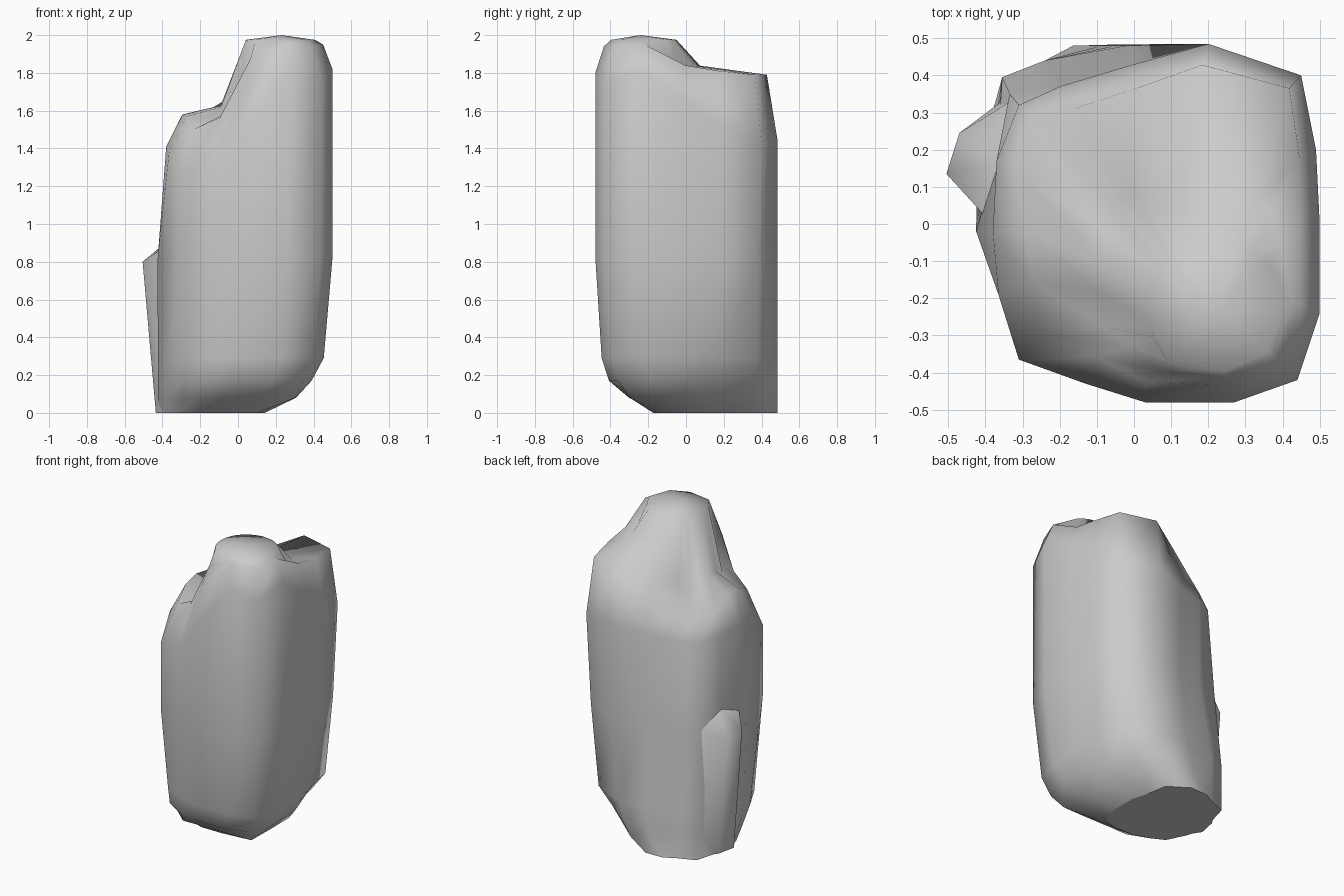
import bpy
import bmesh
from math import radians
from mathutils import Vector

cube = bpy.data.objects.get("Cube")
if cube:
    bpy.data.objects.remove(cube)

stone = bpy.data.materials.new("stone grey")
stone.use_nodes = True
grey = (0.6, 0.6, 0.6, 1)
stone.diffuse_color = grey
stone.node_tree.nodes["Principled BSDF"].inputs["Base Color"].default_value = grey


def finish(name, bm, angle):
    """Turn a bmesh into a smooth-shaded stone object."""
    mesh = bpy.data.meshes.new(name)
    bm.to_mesh(mesh)
    bm.free()
    mesh.materials.append(stone)
    obj = bpy.data.objects.new(name, mesh)
    bpy.context.collection.objects.link(obj)
    bpy.ops.object.select_all(action="DESELECT")
    obj.select_set(True)
    bpy.context.view_layer.objects.active = obj
    bpy.ops.object.shade_smooth_by_angle(angle=radians(angle))


# Wall outline (x, y), rim height, crown height and crown inset
outline = [
    (.5, 0, 1.65, 1.84, .88), (.49, .2, 1.5, 1.81, .9), (.45, .4, 1.42, 1.79, .92),
    (.2, .485, 1.44, 1.79, .89), (0, .43, 1.41, 1.7, .86), (-.2, .37, 1.4, 1.6, .85),
    (-.31, .32, 1.4, 1.52, .9), (-.37, .17, 1.4, 1.54, .87), (-.38, -.02, 1.41, 1.58, .8),
    (-.365, -.19, 1.38, 1.57, .78), (-.31, -.365, 1.25, 1.5, .8), (-.13, -.43, 1.3, 1.56, .82),
    (.03, -.48, 1.5, 1.74, .88), (.27, -.48, 1.8, 1.94, .9), (.44, -.42, 1.75, 1.94, .88),
    (.5, -.24, 1.82, 1.95, .89)]
middle = Vector((.05, -.03))
knob = Vector((.23, -.24, 2))
anchor = Vector((-.42, .48))
heel = {5: (-.24, .44), 6: (-.355, .395)}


def foot_ring(z, sx, sy, corner, front):
    """Outline narrowed toward the back corner, with a fixed heel there.

    corner pulls in the back left edge, front pushes out the front left edge."""
    ring = []
    for i, (x, y, *_) in enumerate(outline):
        if i in (1, 2):
            x, y = x - corner, y - corner
        elif i == 4:
            y = anchor.y
        elif i == 8:
            x -= .045
        elif i == 10:
            x += .04
        elif i in (11, 14):
            x, y = x + front * (i - 11) / 3, y - front
        point = (anchor.x + (x - anchor.x) * sx, anchor.y + (y - anchor.y) * sy)
        ring.append(Vector((*heel.get(i, point), z)))
    return ring


waist = [Vector((x, y, .82)) for x, y, *_ in outline]
waist[2] -= Vector((.02, .02, 0))
waist[6] += Vector((-.025, .03, 0))
waist[8].x -= .045
rim = [Vector((x, y, z)) for x, y, z, *_ in outline]
crown = [Vector((*middle.lerp(Vector((x, y)), inset), z)) for x, y, _, z, inset in outline]
knob_rim, neck = [], []
for c in crown:
    away = Vector((c.x - knob.x, c.y - knob.y, 0))
    k = knob + away.normalized() * min(.19, away.length * .8)
    k.z = 1.975
    # The back ridge stays high right up to the knob
    reach, lift = (.74, .26) if c.y > .3 and c.x > -.05 else (.58, .12)
    n = c.lerp(k, reach)
    if away.length > .3:
        n.z = c.z + (k.z - c.z) * lift
    knob_rim.append(k)
    neck.append(n)

rings = [foot_ring(0, .61, .68, .04, 0), foot_ring(.08, .79, .81, .07, .055),
         foot_ring(.17, .88, .925, .06, .01), foot_ring(.29, .95, .965, .03, 0),
         waist, rim, crown, neck, knob_rim]

# Rock column: rings bridged from the ground to the knob on top
bm = bmesh.new()
loops = [[bm.verts.new(p) for p in ring] for ring in rings]
count = len(outline)
for low, high in zip(loops, loops[1:]):
    for i in range(count):
        j = (i + 1) % count
        bm.faces.new((low[i], low[j], high[j], high[i]))
peak = bm.verts.new(knob)
for i in range(count):
    bm.faces.new((loops[-1][i], loops[-1][(i + 1) % count], peak))
# Flat underside, kept apart so that its edge stays crisp
bm.faces.new([bm.verts.new(p) for p in reversed(rings[0])])
finish("rock_column", bm, 110)

# Side spur: a slab leaning out of the lower wall
bm = bmesh.new()
for p in [(-.505, .135, .8), (-.47, .245, .78), (-.435, .12, 0), (-.41, .24, 0),
          (-.3, .35, .84), (-.33, .35, 0), (-.4, .02, .87), (-.37, .02, 0), (-.36, .17, .92)]:
    bm.verts.new(p)
bmesh.ops.convex_hull(bm, input=bm.verts)
bmesh.ops.recalc_face_normals(bm, faces=bm.faces)
finish("side_spur", bm, 60)
